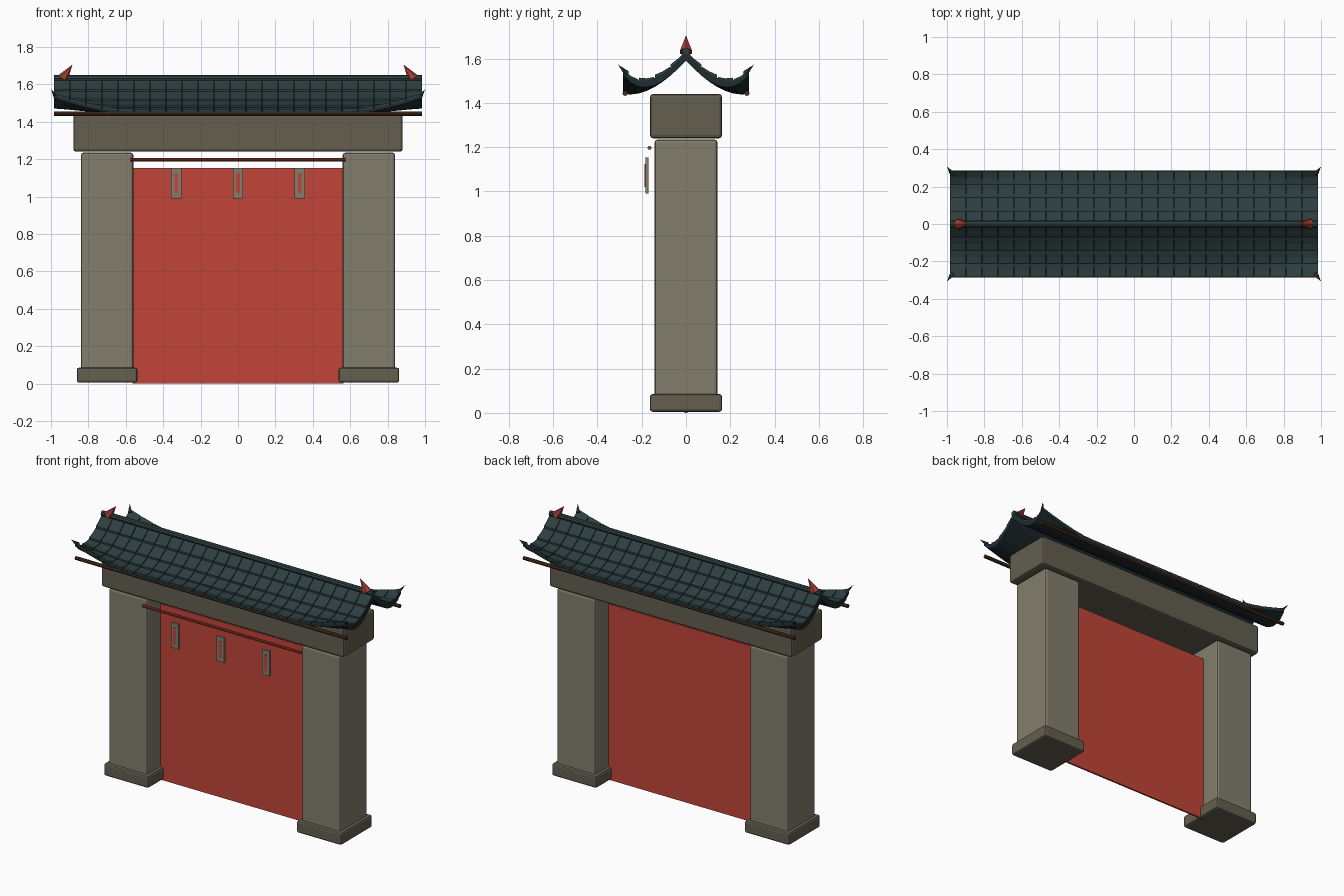
import bpy, bmesh, math
from mathutils import Vector

if "Cube" in bpy.data.objects:
    bpy.data.objects.remove(bpy.data.objects["Cube"])


def material(name, rgb):
    m = bpy.data.materials.new(name)
    m.diffuse_color = (*rgb, 1)
    m.use_nodes = True
    m.node_tree.nodes["Principled BSDF"].inputs["Base Color"].default_value = m.diffuse_color
    return m


STONE = material("light stone", (0.225, 0.21, 0.155))
DARK_STONE = material("dark stone", (0.125, 0.112, 0.08))
RED = material("banner red", (0.54, 0.06, 0.04))
DEEP_RED = material("deep red", (0.36, 0.045, 0.028))
WOOD = material("brown wood", (0.07, 0.03, 0.015))
TILE = material("slate tile", (0.026, 0.048, 0.05))
GROUT = material("roof shadow", (0.014, 0.025, 0.028))


def finish(name, bm, mat):
    bmesh.ops.recalc_face_normals(bm, faces=bm.faces)
    me = bpy.data.meshes.new(name)
    bm.to_mesh(me)
    bm.free()
    me.materials.append(mat)
    ob = bpy.data.objects.new(name, me)
    bpy.context.collection.objects.link(ob)
    return ob


def box(name, lo, hi, mat, bevel=0.0):
    lo, hi = Vector(lo), Vector(hi)
    bm = bmesh.new()
    bmesh.ops.create_cube(bm, size=1)
    for v in bm.verts:
        v.co = (lo + hi) / 2 + v.co * (hi - lo)
    ob = finish(name, bm, mat)
    if bevel:
        mod = ob.modifiers.new("soft edges", "BEVEL")
        mod.width, mod.segments = bevel, 2
    return ob


def spike(name, a, b, r1, r2, sides, mat):
    # cylinder or cone running from a to b
    a, b = Vector(a), Vector(b)
    bm = bmesh.new()
    bmesh.ops.create_cone(bm, cap_ends=True, segments=sides, radius1=r1,
                          radius2=r2, depth=(b - a).length)
    rot = (b - a).to_track_quat("Z", "Y")
    for v in bm.verts:
        v.co = rot @ v.co + (a + b) / 2
    return finish(name, bm, mat)


# Pillars with plinths
for s, side in ((-1, "left"), (1, "right")):
    xs = sorted((s * 0.56, s * 0.84))
    box(side + "_pillar", (xs[0], -0.142, 0.07), (xs[1], 0.142, 1.235), STONE, 0.014)
    xs = sorted((s * 0.538, s * 0.862))
    box(side + "_plinth", (xs[0], -0.163, 0.005), (xs[1], 0.163, 0.085), DARK_STONE, 0.012)

# Lintel and red wall panel
box("lintel", (-0.88, -0.163, 1.24), (0.88, 0.163, 1.44), DARK_STONE, 0.014)
box("red_panel", (-0.565, -0.006, 0), (0.565, 0.006, 1.153), RED)

# Hanging rod and plaques
spike("hanging_rod", (-0.575, -0.165, 1.197), (0.575, -0.165, 1.197), 0.009, 0.009, 10, DEEP_RED)
for i in (-1, 0, 1):
    x = i * 0.33
    box("plaque", (x - 0.028, -0.184, 0.99), (x + 0.028, -0.17, 1.153), STONE)
    box("plaque_inlay", (x - 0.01, -0.187, 1.02), (x + 0.01, -0.183, 1.125), RED)

# Roof shape: sagging slope, eaves sweeping up towards both ends
HALF_X, HALF_Y = 0.985, 0.285


def roof_z(x, t):
    sweep = max(0, (abs(x) - 0.6) / 0.385) ** 1.5
    return 1.632 - 0.172 * (1 - (1 - t) ** 1.8) + 0.085 * sweep * t ** 3.5


def roof_slab():
    bm = bmesh.new()
    nx, ny = 46, 16
    top, low = [], []
    for i in range(nx + 1):
        x = HALF_X * (2 * i / nx - 1)
        trow, lrow = [], []
        for j in range(ny + 1):
            u = 2 * j / ny - 1
            t = abs(u)
            z = roof_z(x, t) - 0.005
            trow.append(bm.verts.new((x, u * HALF_Y, z)))
            lrow.append(bm.verts.new((x, u * HALF_Y, z - 0.036 + 0.022 * t ** 3)))
        top.append(trow)
        low.append(lrow)
    for i in range(nx):
        for j in range(ny):
            for g in (top, low):
                bm.faces.new((g[i][j], g[i + 1][j], g[i + 1][j + 1], g[i][j + 1]))
        for j in (0, ny):
            bm.faces.new((top[i][j], top[i + 1][j], low[i + 1][j], low[i][j]))
    for j in range(ny):
        for i in (0, nx):
            bm.faces.new((top[i][j], top[i][j + 1], low[i][j + 1], low[i][j]))
    return finish("roof_slab", bm, GROUT)


roof_slab()


# Overlapping tiles, four courses per slope, lower edge raised
def roof_tiles(name, s):
    bm = bmesh.new()
    cols, rows = 23, 4
    w = 2 * HALF_X / cols
    for c in range(cols):
        x0 = -HALF_X + c * w + 0.0025
        x1 = x0 + w - 0.005
        for r in range(rows):
            prev = None
            n = 2
            for k in range(n + 1):
                f = k / n
                t = (r + 0.02 + 0.96 * f) / rows
                lift = 0.001 + 0.008 * f
                ring = [bm.verts.new((x, s * t * HALF_Y, roof_z(x, t) + dz))
                        for x, dz in ((x0, -0.008), (x1, -0.008), (x1, lift), (x0, lift))]
                if prev:
                    for q in range(4):
                        p = (q + 1) % 4
                        bm.faces.new((prev[q], prev[p], ring[p], ring[q]))
                if k in (0, n):
                    bm.faces.new(ring)
                prev = ring
    return finish(name, bm, TILE)


roof_tiles("front_tiles", -1)
roof_tiles("back_tiles", 1)

# Ridge cap and eave poles
spike("ridge_cap", (-HALF_X, 0, 1.632), (HALF_X, 0, 1.632), 0.018, 0.018, 8, TILE)
for s, side in ((-1, "front"), (1, "back")):
    spike(side + "_eave_pole", (-HALF_X, s * 0.275, 1.443), (HALF_X, s * 0.275, 1.443),
          0.012, 0.012, 8, WOOD)

# Ridge horns and upturned corner tips
for sx in (-1, 1):
    spike("ridge_horn", (sx * 0.938, 0, 1.63), (sx * 0.885, 0, 1.705), 0.03, 0, 6, DEEP_RED)
    for sy in (-1, 1):
        spike("corner_tip", (sx * 0.972, sy * 0.268, 1.533), (sx * 1.0, sy * 0.307, 1.573),
              0.014, 0, 6, TILE)
